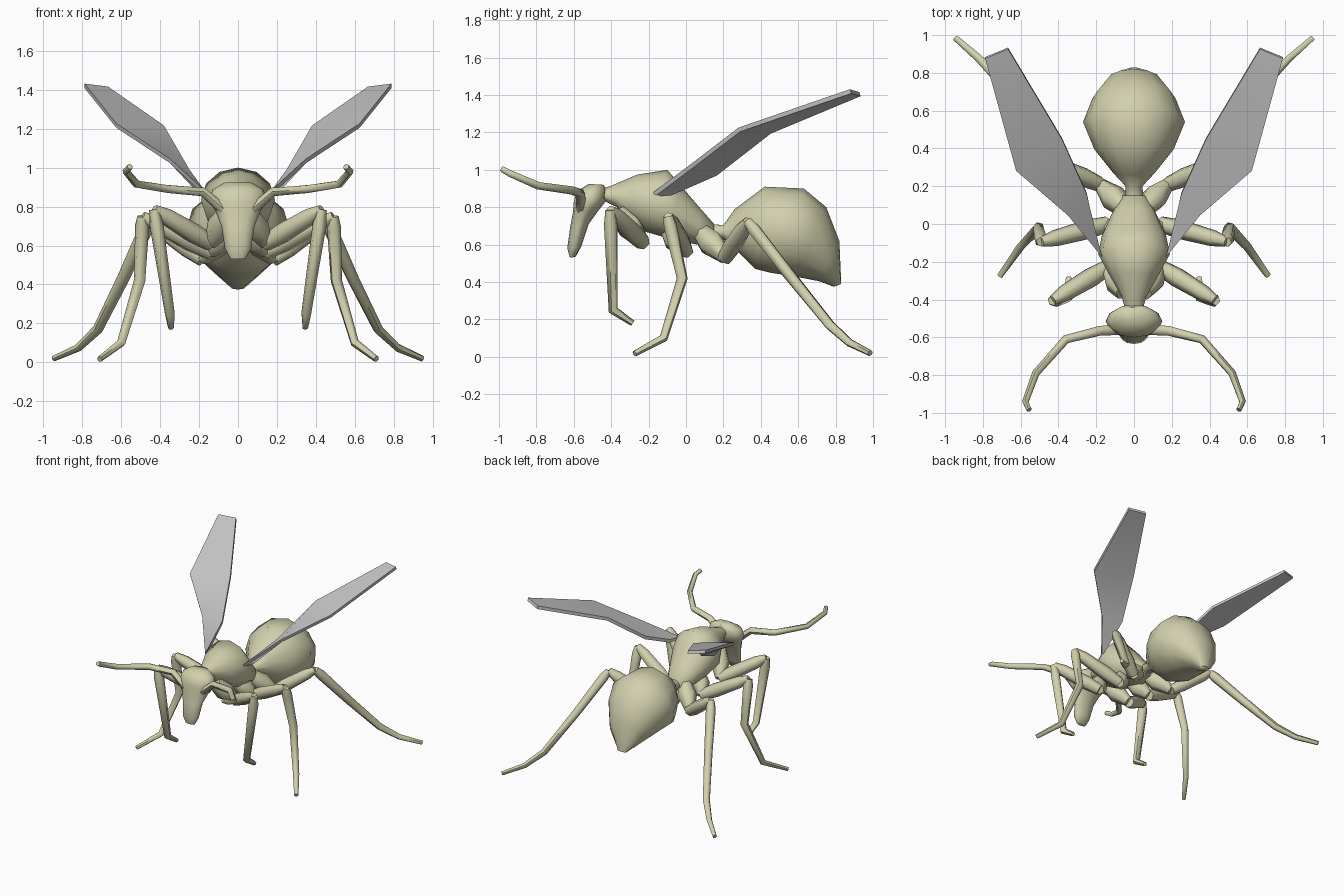
import bpy, bmesh, math
from mathutils import Vector

if "Cube" in bpy.data.objects:
    bpy.data.objects.remove(bpy.data.objects["Cube"])


def material(name, rgb):
    m = bpy.data.materials.new(name)
    m.diffuse_color = (*rgb, 1)
    m.use_nodes = True
    m.node_tree.nodes["Principled BSDF"].inputs["Base Color"].default_value = m.diffuse_color
    return m


BODY = material("pale olive", (0.64, 0.63, 0.42))
WING = material("light grey", (0.58, 0.58, 0.58))


def skin(name, rings, mat=BODY, angle=60):
    """Join rings of points into a closed skin."""
    bm = bmesh.new()
    vs = [[bm.verts.new(p) for p in r] for r in rings]
    n = len(vs[0])
    for a, b in zip(vs, vs[1:]):
        for i in range(n):
            j = (i + 1) % n
            bm.faces.new((a[i], a[j], b[j], b[i]))
    bm.faces.new(vs[0])
    bm.faces.new(vs[-1])
    bmesh.ops.recalc_face_normals(bm, faces=bm.faces)
    me = bpy.data.meshes.new(name)
    bm.to_mesh(me)
    bm.free()
    ob = bpy.data.objects.new(name, me)
    bpy.context.collection.objects.link(ob)
    me.materials.append(mat)
    bpy.ops.object.select_all(action='DESELECT')
    ob.select_set(True)
    bpy.context.view_layer.objects.active = ob
    bpy.ops.object.shade_smooth_by_angle(angle=math.radians(angle))


def body(name, *sections, n=12):
    """Each section: top y, z, bottom y, z, half width."""
    rings = []
    for ty, tz, by, bz, w in sections:
        t, b = Vector((0, ty, tz)), Vector((0, by, bz))
        mid, up = (t + b) / 2, (t - b) / 2
        rings.append([mid + up * math.cos(k * math.tau / n)
                      + Vector((w * math.sin(k * math.tau / n), 0, 0)) for k in range(n)])
    skin(name, rings)


def tube(name, pts, radii, n=6):
    """Round limb along a path with one radius per point."""
    rings, ref = [], None
    for i, (p, r) in enumerate(zip(pts, radii)):
        t = Vector()
        if i:
            t += (p - pts[i - 1]).normalized()
        if i < len(pts) - 1:
            t += (pts[i + 1] - p).normalized()
        t.normalize()
        ref = ref or t.orthogonal()
        ref = (ref - t * ref.dot(t)).normalized()
        side = t.cross(ref)
        rings.append([p + (ref * math.cos(k * math.tau / n) + side * math.sin(k * math.tau / n)) * r
                      for k in range(n)])
    skin(name, rings)


def taper(count, start, end):
    return [start + (end - start) * i / (count - 1) for i in range(count)]


def mirrored(points, s):
    return [Vector((x * s, y, z)) for x, y, z in points]


def leg(name, *points):
    """Points: hip, trochanter, knee, then shin joints down to the toe."""
    for s, label in ((1, "left"), (-1, "right")):
        hip, joint, knee, *shin = mirrored(points, s)
        tube(f"{label}_{name}_hip", [hip, hip.lerp(joint, 0.45), joint], [0.05, 0.072, 0.036])
        tube(f"{label}_{name}_thigh", [joint.lerp(knee, f) for f in (0, 0.3, 0.8, 1)],
             [0.042, 0.052, 0.044, 0.026])
        upper = knee.lerp(shin[0], 0.15)
        tube(f"{label}_{name}_shin", [knee, upper] + shin,
             [0.027] + taper(len(shin) + 1, 0.037, 0.016))


# thorax
body("thorax",
     (-0.45, 0.90, -0.43, 0.83, 0.05), (-0.40, 0.915, -0.37, 0.80, 0.065),
     (-0.26, 0.975, -0.30, 0.72, 0.125), (-0.10, 1.0, -0.22, 0.67, 0.19),
     (-0.04, 0.93, -0.08, 0.63, 0.17), (0.08, 0.79, 0.06, 0.60, 0.11),
     (0.15, 0.71, 0.15, 0.62, 0.06))

# waist and abdomen, curling down to the tip
body("abdomen",
     (0.12, 0.71, 0.12, 0.63, 0.05), (0.20, 0.705, 0.20, 0.63, 0.045),
     (0.26, 0.79, 0.28, 0.56, 0.11), (0.42, 0.91, 0.37, 0.47, 0.21),
     (0.63, 0.90, 0.45, 0.45, 0.27), (0.75, 0.80, 0.58, 0.43, 0.22),
     (0.82, 0.62, 0.71, 0.405, 0.14), (0.83, 0.39, 0.79, 0.375, 0.035))

# head, from crown down to the muzzle
body("head",
     (-0.52, 0.925, -0.44, 0.92, 0.07), (-0.585, 0.885, -0.425, 0.89, 0.13),
     (-0.60, 0.83, -0.43, 0.83, 0.15), (-0.605, 0.77, -0.47, 0.78, 0.115),
     (-0.62, 0.69, -0.52, 0.71, 0.085), (-0.635, 0.58, -0.56, 0.59, 0.068),
     (-0.62, 0.53, -0.59, 0.535, 0.04))

# three pairs of legs
leg("front_leg", (0.05, -0.36, 0.77), (0.14, -0.23, 0.61), (0.43, -0.405, 0.785),
    (0.35, -0.39, 0.25), (0.345, -0.285, 0.18))
leg("middle_leg", (0.05, -0.09, 0.68), (0.14, 0.0, 0.565), (0.49, -0.095, 0.75),
    (0.505, -0.02, 0.42), (0.60, -0.12, 0.10), (0.71, -0.275, 0.017))
leg("hind_leg", (0.05, 0.08, 0.67), (0.18, 0.21, 0.53), (0.455, 0.33, 0.725),
    (0.59, 0.56, 0.43), (0.72, 0.77, 0.17), (0.82, 0.875, 0.075), (0.945, 0.985, 0.02))

ANTENNA = [(0.07, -0.56, 0.78), (0.18, -0.565, 0.875), (0.36, -0.61, 0.89),
           (0.52, -0.79, 0.915), (0.575, -0.94, 0.98), (0.555, -0.985, 1.005)]
# wing edges from root to tip
WING_FRONT = [(0.17, -0.17, 0.87), (0.35, 0.05, 1.035), (0.624, 0.285, 1.215), (0.788, 0.88, 1.42)]
WING_REAR = [(0.20, -0.08, 0.875), (0.25, 0.16, 0.98), (0.38, 0.45, 1.205), (0.667, 0.93, 1.405)]
HALF = Vector((0, -0.004, 0.011))

for s, label in ((1, "left"), (-1, "right")):
    tube(f"{label}_antenna", mirrored(ANTENNA, s), taper(len(ANTENNA), 0.028, 0.016))
    skin(f"{label}_wing", [[f + HALF, r + HALF, r - HALF, f - HALF] for f, r in
                           zip(mirrored(WING_FRONT, s), mirrored(WING_REAR, s))], WING, 40)
